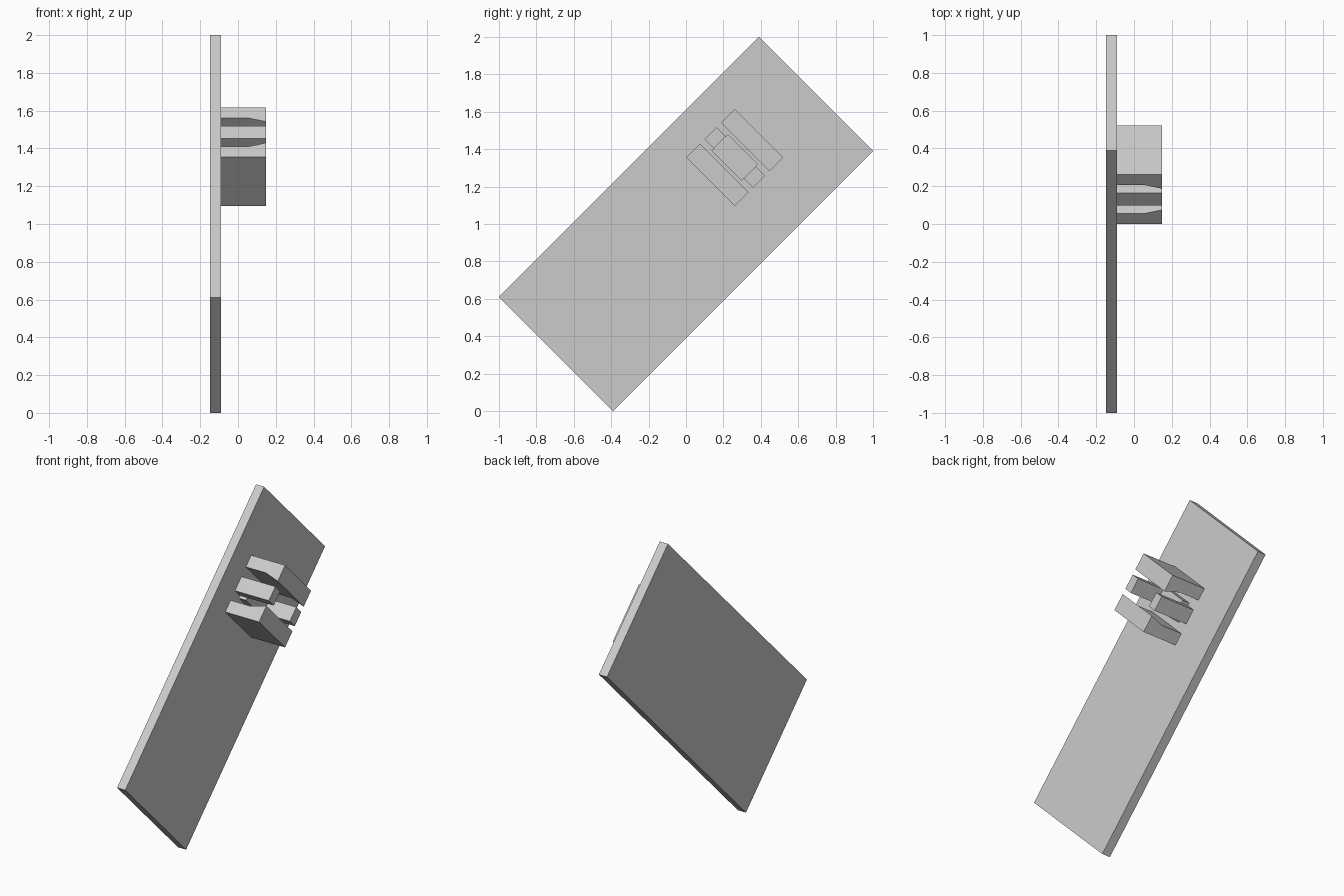
import bpy, bmesh, math
from mathutils import Matrix

cube = bpy.data.objects.get("Cube")
if cube:
    bpy.data.objects.remove(cube)

# Single flat colour
grey = bpy.data.materials.new("light_grey")
grey.use_nodes = True
colour = (0.6, 0.6, 0.6, 1)
grey.diffuse_color = colour
grey.node_tree.nodes["Principled BSDF"].inputs["Base Color"].default_value = colour

# The whole assembly leans 45 degrees about x
TILT = Matrix.Translation((0, 0, 1)) @ Matrix.Rotation(math.radians(45), 4, 'X')
BACK, FACE, TIP = -0.147, -0.09, 0.147
LIP = 0.05                  # where the prong lip begins
CU, CV = 0.436, 0.067       # centre of the clip on the plate


def prism(name, profile, v0, v1):
    """Extrude an (x, u) profile along the plate's width from v0 to v1."""
    bm = bmesh.new()
    base = bm.faces.new([bm.verts.new((x, u, v0)) for x, u in profile])
    ext = bmesh.ops.extrude_face_region(bm, geom=[base])
    verts = [g for g in ext["geom"] if isinstance(g, bmesh.types.BMVert)]
    bmesh.ops.translate(bm, verts=verts, vec=(0, 0, v1 - v0))
    bmesh.ops.recalc_face_normals(bm, faces=bm.faces)
    bm.transform(TILT)
    mesh = bpy.data.meshes.new(name)
    bm.to_mesh(mesh)
    bm.free()
    mesh.materials.append(grey)
    bpy.context.collection.objects.link(bpy.data.objects.new(name, mesh))


def box(name, x0, x1, u0, u1, v0, v1):
    prism(name, [(x0, u0), (x1, u0), (x1, u1), (x0, u1)], v0, v1)


# Backing plate and low pad between the prongs
box("plate", BACK, FACE, -0.983, 0.983, -0.431, 0.431)
box("centre_pad", FACE, -0.04, CU - 0.063, CU + 0.063, CV - 0.114, CV + 0.114)

for side, label in ((1, "upper"), (-1, "lower")):
    # Wide prong with an inward flaring lip
    profile = [(FACE, 0.108), (LIP, 0.108), (TIP, 0.08), (TIP, 0.184), (FACE, 0.184)]
    prism(label + "_wide_prong", [(x, CU + side * u) for x, u in profile],
          CV - 0.184, CV + 0.184)
    # Narrow prong at each end
    ends = sorted((CV + side * 0.114, CV + side * 0.184))
    box(label + "_narrow_prong", FACE, TIP, CU - 0.046, CU + 0.046, *ends)
